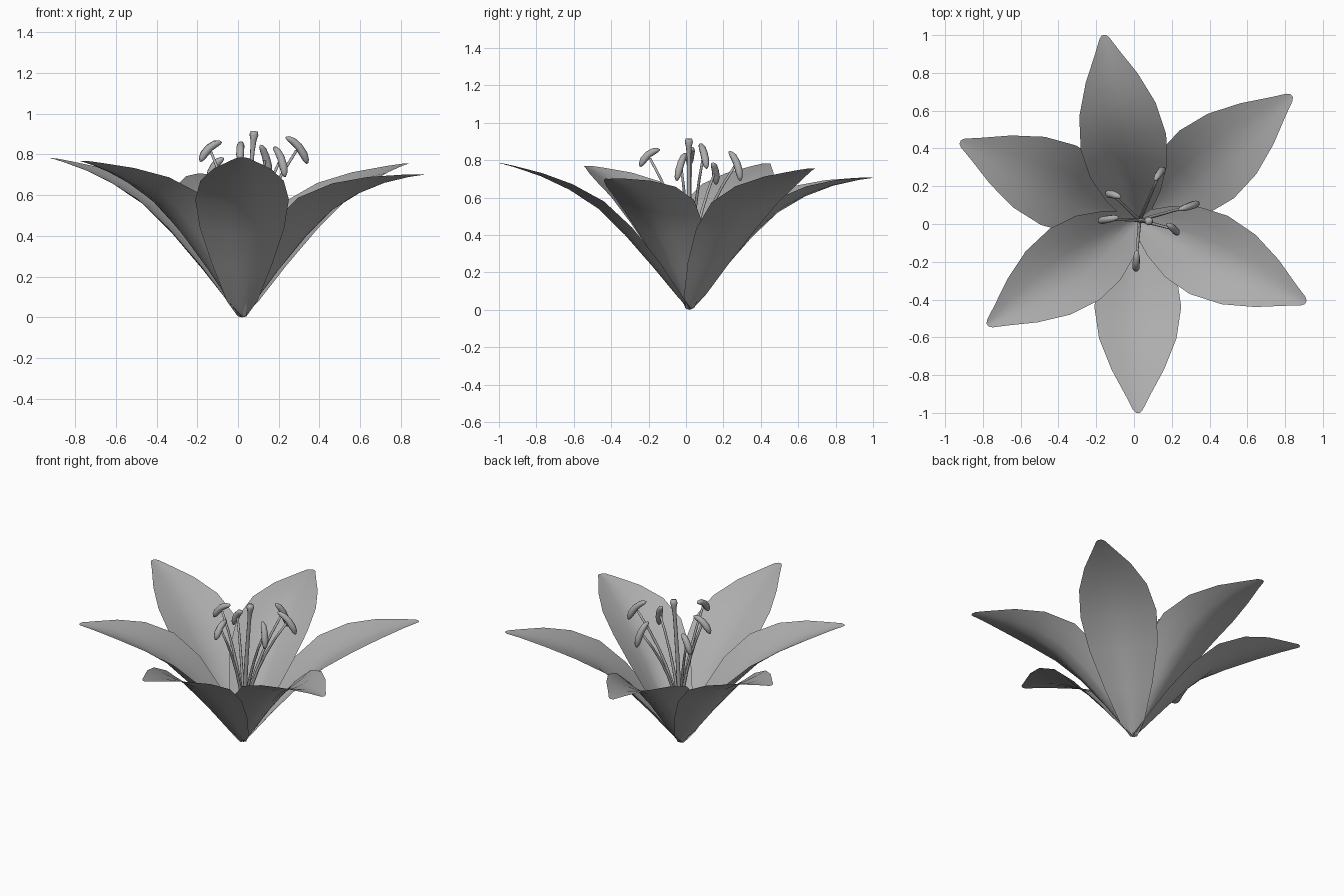
import bpy, bmesh, math
from mathutils import Vector

if "Cube" in bpy.data.objects:
    bpy.data.objects.remove(bpy.data.objects["Cube"])

BASE = Vector((0.02, 0.02, 0.0))
GREY = bpy.data.materials.new("grey")
GREY.diffuse_color = (0.42, 0.42, 0.42, 1)
GREY.use_nodes = True
GREY.node_tree.nodes["Principled BSDF"].inputs["Base Color"].default_value = GREY.diffuse_color


def finish(name, bm):
    bmesh.ops.recalc_face_normals(bm, faces=bm.faces)
    me = bpy.data.meshes.new(name)
    bm.to_mesh(me)
    bm.free()
    for p in me.polygons:
        p.use_smooth = True
    me.materials.append(GREY)
    ob = bpy.data.objects.new(name, me)
    bpy.context.collection.objects.link(ob)
    return ob


# petal rows: distance along, midrib height, half width, cup share
ROWS = [(0.0, 0.0, 0.022, 0.15), (0.06, 0.065, 0.075, 0.4), (0.19, 0.225, 0.145, 0.8),
        (0.34, 0.40, 0.207, 1.0), (0.48, 0.54, 0.23, 0.9), (0.63, 0.64, 0.205, 0.62),
        (0.78, 0.712, 0.14, 0.33), (0.92, 0.76, 0.06, 0.12), (0.985, 0.778, 0.026, 0.05),
        (1.0, 0.782, 0.01, 0.0)]
SIDE = [-1, -0.66, -0.33, 0, 0.33, 0.66, 1]


def petal(name, tip, cup):
    d = Vector((tip[0], tip[1], 0)) - Vector((BASE.x, BASE.y, 0))
    length = d.length
    d.normalize()
    across = Vector((-d.y, d.x, 0))
    bm = bmesh.new()
    grid = []
    for i, (r, z, w, c) in enumerate(ROWS):
        a, b = ROWS[max(i - 1, 0)], ROWS[min(i + 1, len(ROWS) - 1)]
        slope = math.atan2(b[1] - a[1], b[0] - a[0])
        up = -d * math.sin(slope) + Vector((0, 0, math.cos(slope)))
        mid = BASE + d * r * length + Vector((0, 0, z + (tip[2] - 0.782) * r ** 1.8))
        grid.append([bm.verts.new(mid + across * w * u + up * cup * c * abs(u) ** 1.4)
                     for u in SIDE])
    for p, q in zip(grid, grid[1:]):
        for k in range(len(SIDE) - 1):
            bm.faces.new((p[k], p[k + 1], q[k + 1], q[k]))
    finish(name, bm)


def tube(name, pts, radii, sides=8):
    bm = bmesh.new()
    rings = []
    for i, p in enumerate(pts):
        t = (pts[min(i + 1, len(pts) - 1)] - pts[max(i - 1, 0)]).normalized()
        x = t.cross(Vector((0.3, 0.9, 0.05))).normalized()
        y = t.cross(x)
        rings.append([bm.verts.new(p + (x * math.cos(a) + y * math.sin(a)) * radii[i])
                      for a in (2 * math.pi * k / sides for k in range(sides))])
    for p, q in zip(rings, rings[1:]):
        for k in range(sides):
            n = (k + 1) % sides
            bm.faces.new((p[k], p[n], q[n], q[k]))
    bm.faces.new(rings[0])
    bm.faces.new(rings[-1])
    finish(name, bm)


# six petals: three shallow outer ones, three more deeply cupped inner ones
for i, (tip, cup) in enumerate([
        ((0.02, -1.0, 0.785), 0.055), ((0.835, 0.68, 0.755), 0.06), ((-0.92, 0.435, 0.782), 0.06),
        ((0.91, -0.415, 0.70), 0.1), ((-0.16, 1.0, 0.705), 0.1), ((-0.775, -0.535, 0.768), 0.1)]):
    petal(f"petal_{i + 1}", tip, cup)

# stamens: anther end points (inner, outer)
ANTHERS = [((0.235, 0.075, 0.885), (0.34, 0.11, 0.755)), ((0.11, 0.23, 0.845), (0.155, 0.29, 0.69)),
           ((-0.07, 0.14, 0.78), (-0.145, 0.16, 0.67)), ((-0.08, 0.035, 0.86), (-0.185, 0.015, 0.765)),
           ((0.015, -0.14, 0.855), (0.01, -0.245, 0.765)), ((0.175, 0.0, 0.835), (0.23, -0.05, 0.69))]
root = Vector((0.03, 0.02, 0.05))
for i, (a, b) in enumerate(ANTHERS):
    a, b = Vector(a), Vector(b)
    mid = (a + b) / 2
    # slender filament curving outward
    v = mid - root
    pts = [root + Vector((v.x * t ** 2, v.y * t ** 2, v.z * t)) for t in (k / 7 for k in range(8))]
    tube(f"filament_{i + 1}", pts, [0.011 - 0.0006 * k for k in range(8)])
    # arched pollen-bearing anther
    bow = (pts[-1] - pts[-2]).normalized() * 0.022
    pts = [a.lerp(b, s) + bow * (1 - (2 * s - 1) ** 2) for s in (0, 0.08, 0.25, 0.5, 0.75, 0.92, 1)]
    tube(f"anther_{i + 1}", pts, [0.004, 0.012, 0.018, 0.02, 0.021, 0.015, 0.005])

# central pistil with flared stigma
foot, top = Vector((0.025, 0.02, 0.03)), Vector((0.08, 0.015, 0.915))
prof = [(0, 0.014), (0.3, 0.013), (0.6, 0.012), (0.88, 0.011), (0.95, 0.016), (0.98, 0.023), (1, 0.018)]
tube("pistil", [Vector((foot.x + (top.x - foot.x) * t ** 1.5, foot.y + (top.y - foot.y) * t,
                        foot.z + (top.z - foot.z) * t)) for t, _ in prof], [r for _, r in prof])
